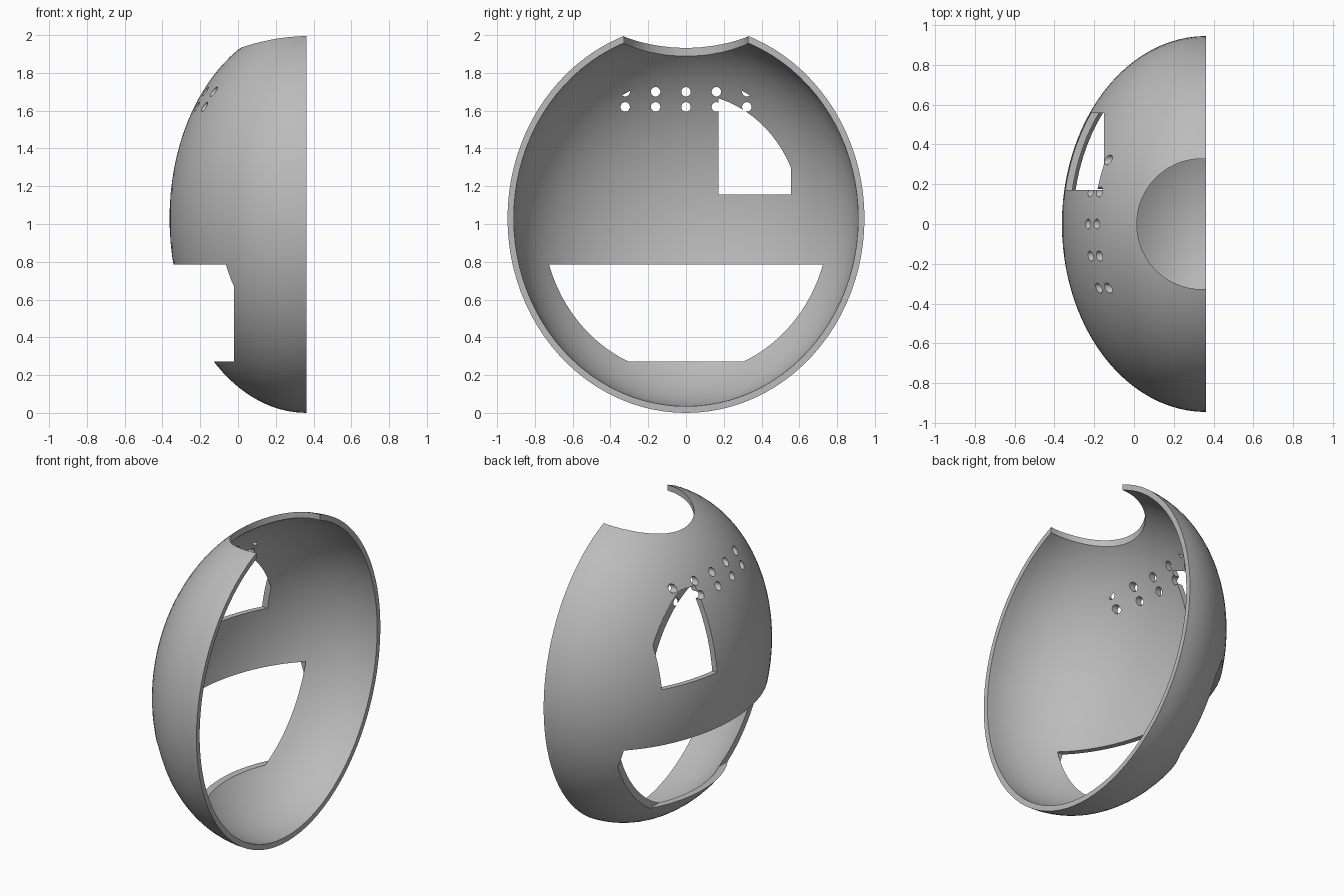
import bpy, bmesh, math
from mathutils import Matrix, Vector

if "Cube" in bpy.data.objects:
    bpy.data.objects.remove(bpy.data.objects["Cube"], do_unlink=True)

CENTRE = Vector((0.3625, 0, 1.03))
OUTER = (0.725, 0.945, 1.03)
INNER = (0.69, 0.912, 0.995)

grey = bpy.data.materials.new("plain grey")
grey.use_nodes = True
colour = (0.5, 0.5, 0.5, 1)
grey.diffuse_color = colour
grey.node_tree.nodes["Principled BSDF"].inputs["Base Color"].default_value = colour


def add_object(name, bm):
    mesh = bpy.data.meshes.new(name)
    bm.normal_update()
    bmesh.ops.recalc_face_normals(bm, faces=bm.faces[:])
    bm.to_mesh(mesh)
    bm.free()
    mesh.materials.append(grey)
    obj = bpy.data.objects.new(name, mesh)
    bpy.context.scene.collection.objects.link(obj)
    return obj


def box_cutter(name, low, high):
    low, high = Vector(low), Vector(high)
    bm = bmesh.new()
    bmesh.ops.create_cube(bm, size=1, matrix=Matrix.Translation((low + high) / 2)
                          @ Matrix.Diagonal(high - low).to_4x4())
    return add_object(name, bm)


def round_cutter(name, radius, depth, matrix, segments):
    # Half a segment of spin keeps cutter corners off the shell's own edges
    spin = Matrix.Rotation(math.pi / segments, 4, "Z")
    bm = bmesh.new()
    bmesh.ops.create_cone(bm, cap_ends=True, segments=segments, radius1=radius,
                          radius2=radius, depth=depth, matrix=matrix @ spin)
    return add_object(name, bm)


along_x = Matrix.Rotation(math.pi / 2, 4, "Y")


def add_dome(bm, radii):
    """Half ellipsoid open towards +x; returns its rim in order of angle."""
    verts = bmesh.ops.create_uvsphere(
        bm, u_segments=96, v_segments=48, radius=1,
        matrix=Matrix.Diagonal(radii).to_4x4() @ along_x)["verts"]
    rim = [v for v in verts if abs(v.co.x) < 0.001]
    bmesh.ops.delete(bm, geom=[v for v in verts if v.co.x > 0.001], context="VERTS")
    rim.sort(key=lambda v: (math.atan2(v.co.y / radii[1], v.co.z / radii[2]) + 0.01)
             % math.tau)
    return rim


# Half ellipsoid shell: two nested domes joined by a flat rim
bm = bmesh.new()
outer_rim = add_dome(bm, OUTER)
inner_rim = add_dome(bm, INNER)
for i in range(len(outer_rim)):
    bm.faces.new((outer_rim[i - 1], outer_rim[i], inner_rim[i], inner_rim[i - 1]))
bmesh.ops.translate(bm, verts=bm.verts[:], vec=CENTRE)
shell = add_object("half_shell", bm)

# Openings: top collar, lower slot and side window
cutters = [
    round_cutter("collar_cutter", 0.328, 1, Matrix.Translation((0.342, 0, 2)), 64),
    box_cutter("slot_cutter", (-0.6, -0.73, 0.272), (-0.02, 0.73, 0.785)),
    box_cutter("window_cutter", (-0.6, 0.172, 1.155), (-0.152, 0.557, 1.68)),
]

# Two rows of vent holes
for z in (1.62, 1.70):
    for i in range(-2, 3):
        place = Matrix.Translation((-0.342, 0.161 * i, z)) @ along_x
        cutters.append(round_cutter("vent_cutter", 0.025, 0.5, place, 24))

bpy.context.view_layer.objects.active = shell
shell.select_set(True)
for cutter in cutters:
    cutter.hide_render = True
    mod = shell.modifiers.new("cut", "BOOLEAN")
    mod.operation = "DIFFERENCE"
    mod.solver = "FLOAT"
    mod.object = cutter
    bpy.ops.object.modifier_apply(modifier=mod.name)
    bpy.data.objects.remove(cutter, do_unlink=True)

bpy.ops.object.shade_smooth_by_angle(angle=math.radians(30))
